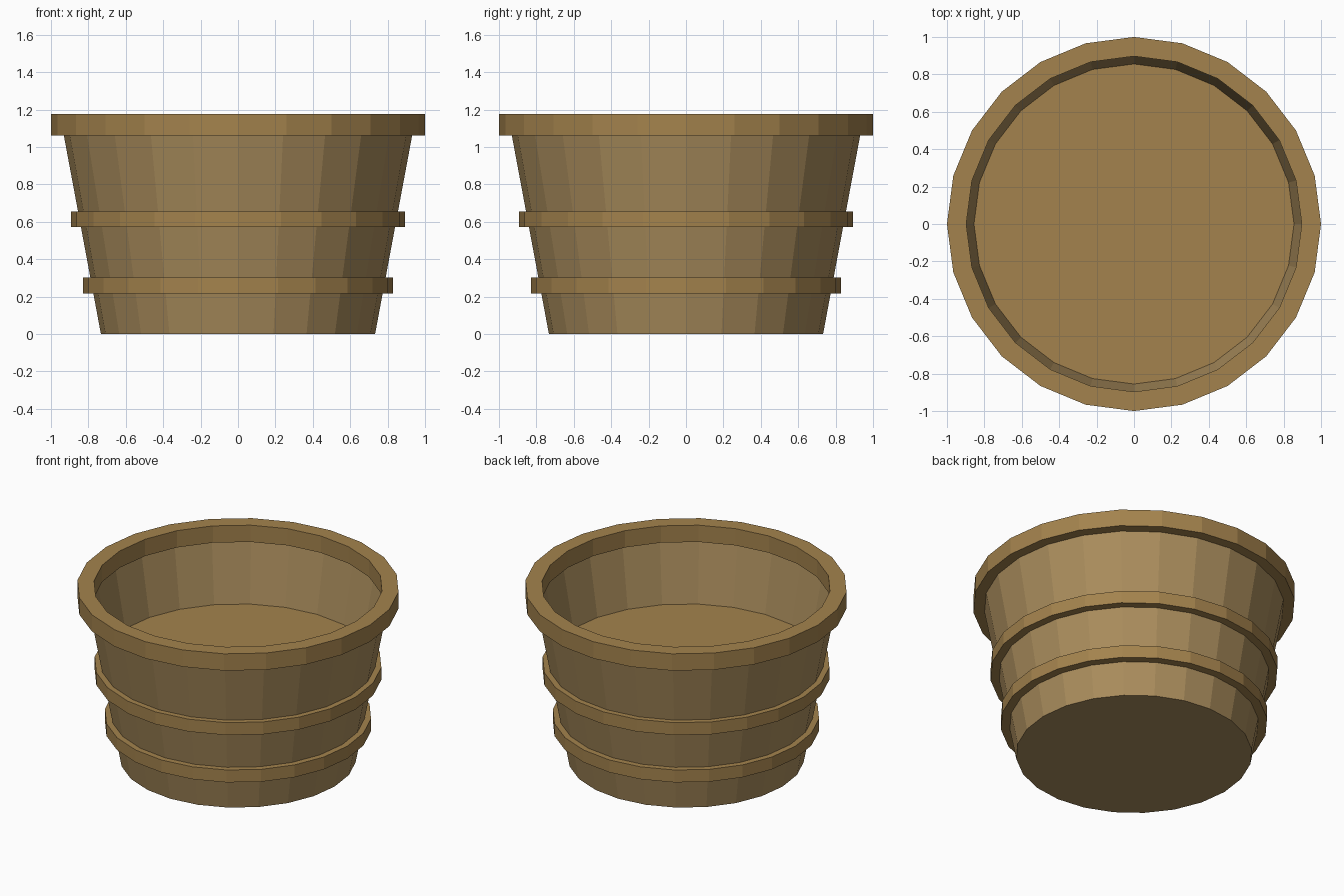
import bpy, bmesh
from math import cos, sin, tau

if "Cube" in bpy.data.objects:
    bpy.data.objects.remove(bpy.data.objects["Cube"])

SIDES = 24


def material(name, color):
    m = bpy.data.materials.new(name)
    m.diffuse_color = (*color, 1)
    m.use_nodes = True
    m.node_tree.nodes["Principled BSDF"].inputs["Base Color"].default_value = m.diffuse_color
    return m


def lathe(name, profile, mat, closed=False, cap_start=False, cap_end=False):
    """Revolve (radius, z) points, listed so that faces point outward."""
    bm = bmesh.new()
    rings = [[bm.verts.new((r * cos(tau * i / SIDES), r * sin(tau * i / SIDES), z))
              for i in range(SIDES)] for r, z in profile]
    pairs = list(zip(rings, rings[1:]))
    if closed:
        pairs.append((rings[-1], rings[0]))
    for a, b in pairs:
        for i in range(SIDES):
            j = (i + 1) % SIDES
            bm.faces.new((a[i], a[j], b[j], b[i]))
    if cap_start:
        bm.faces.new(rings[0][::-1])
    if cap_end:
        bm.faces.new(rings[-1])
    mesh = bpy.data.meshes.new(name)
    bm.to_mesh(mesh)
    bm.free()
    mesh.materials.append(mat)
    obj = bpy.data.objects.new(name, mesh)
    bpy.context.collection.objects.link(obj)
    return obj


wood = material("stave_wood", (0.40, 0.265, 0.108))
trim = material("trim_wood", (0.37, 0.226, 0.074))

# Tapered thin-walled tub with a closed bottom
lathe("tub_body", [(0.733, 0), (0.944, 1.13)], wood, cap_start=True)

# Overhanging rim ring
lathe("rim", [(1.0, 1.062), (1.0, 1.177), (0.897, 1.177), (0.897, 1.062)],
      trim, closed=True)

# Solid hoops; the upper one's top also forms the inside floor
for name, r, z0, z1 in (("lower_hoop", 0.829, 0.217, 0.302),
                        ("upper_hoop", 0.893, 0.571, 0.656)):
    lathe(name, [(r, z0), (r, z1)], trim, cap_start=True, cap_end=True)
